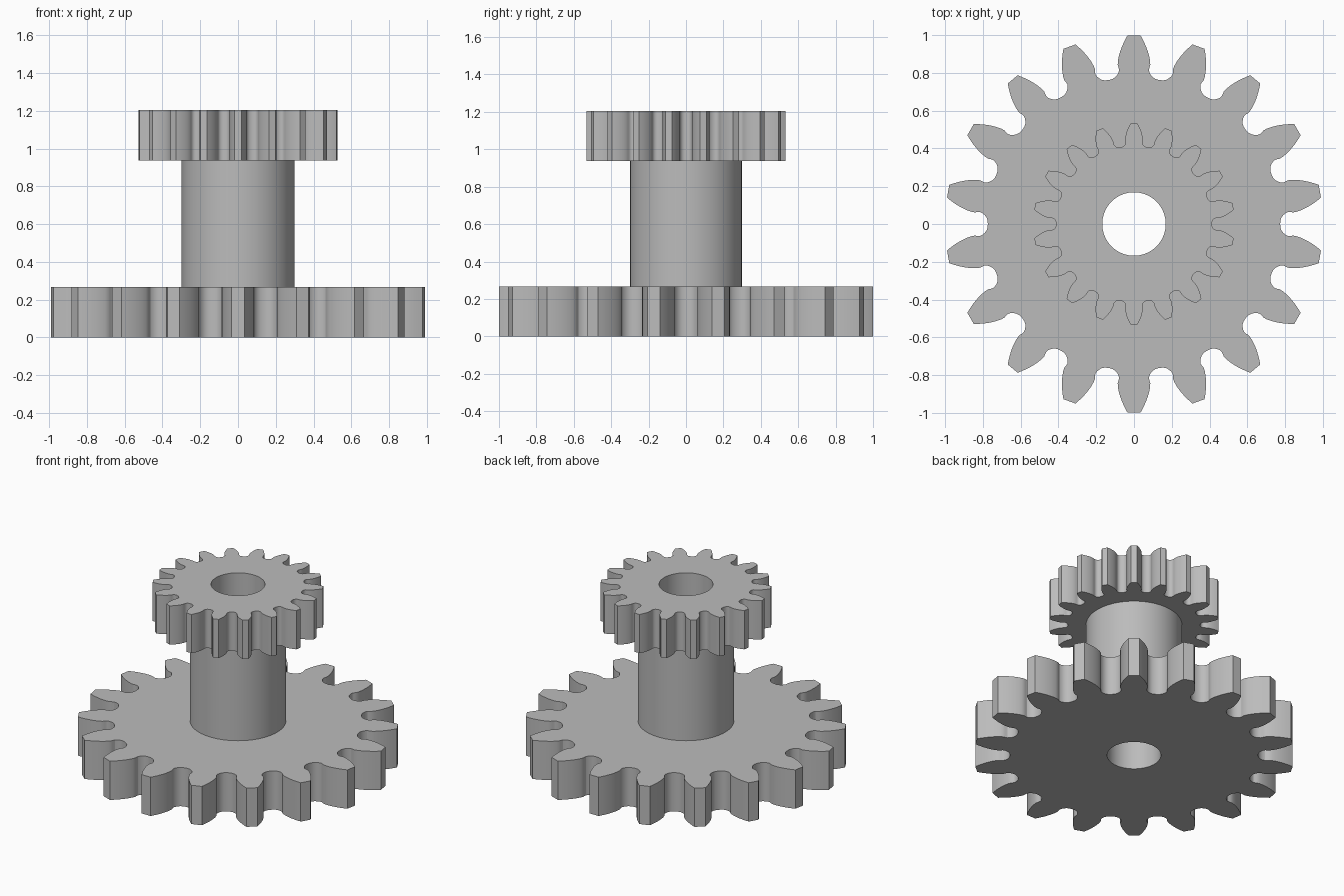
import bpy
import bmesh
import math

cube = bpy.data.objects.get("Cube")
if cube:
    bpy.data.objects.remove(cube, do_unlink=True)

TEETH = 18
BORE = 0.168
SHAFT = 0.3
SEGMENTS = 72

grey = bpy.data.materials.new("plain grey")
grey.use_nodes = True
grey.diffuse_color = (0.5, 0.5, 0.5, 1)
grey.node_tree.nodes["Principled BSDF"].inputs["Base Color"].default_value = (0.5, 0.5, 0.5, 1)


def circle(radius):
    return [(radius * math.cos(a), radius * math.sin(a))
            for a in (math.tau * i / SEGMENTS for i in range(SEGMENTS))]


def involute(angle):
    return math.tan(angle) - angle


def gear_outline(tip, undercut):
    """Involute spur gear outline with one tooth pointing to +y."""
    pressure = math.radians(20)
    pitch = tip * TEETH / (TEETH + 2)
    base = pitch * math.cos(pressure)
    half_base = math.pi / (2 * TEETH) + involute(pressure)
    half_gap = math.pi / TEETH - half_base

    # Rounded root: gap half-angle share and radius, from valley to flank
    root = [(0, 0.774), (0.35, 0.776), (0.62, 0.782), (0.84, 0.793),
            (0.97 + undercut / 2, 0.807), (1 + undercut, 0.82),
            (1 + undercut / 2, 0.836)]
    half = [(math.pi / TEETH - share * half_gap, r * tip) for share, r in root]

    # Involute flank up to the flat tip
    steps = 8
    for i in range(steps + 1):
        r = base + (tip - base) * i / steps
        half.append((half_base - involute(math.acos(min(1, base / r))), r))

    # Mirror the half tooth and repeat it; the valley point is shared
    tooth = [(-a, r) for a, r in half] + [(a, r) for a, r in reversed(half[1:])]
    return [(r * math.cos(a + centre), r * math.sin(a + centre))
            for centre in (math.pi / 2 + math.tau * k / TEETH for k in range(TEETH))
            for a, r in tooth]


def bored_solid(name, outline, bottom, top):
    """Extrude an outline with a round bore through it."""
    bm = bmesh.new()
    edges = []
    for loop in (outline, circle(BORE)):
        verts = [bm.verts.new((x, y, bottom)) for x, y in loop]
        edges += [bm.edges.new((verts[i - 1], verts[i])) for i in range(len(verts))]
    bmesh.ops.triangle_fill(bm, edges=edges, use_beauty=True)
    result = bmesh.ops.extrude_face_region(bm, geom=bm.faces[:], use_keep_orig=True)
    raised = [v for v in result["geom"] if isinstance(v, bmesh.types.BMVert)]
    bmesh.ops.translate(bm, verts=raised, vec=(0, 0, top - bottom))
    bmesh.ops.recalc_face_normals(bm, faces=bm.faces[:])
    mesh = bpy.data.meshes.new(name)
    bm.to_mesh(mesh)
    bm.free()
    mesh.materials.append(grey)
    obj = bpy.data.objects.new(name, mesh)
    bpy.context.collection.objects.link(obj)
    bpy.ops.object.select_all(action="DESELECT")
    obj.select_set(True)
    bpy.context.view_layer.objects.active = obj
    bpy.ops.object.shade_smooth_by_angle(angle=math.radians(25))


bored_solid("large_gear", gear_outline(1.0, 0.08), 0, 0.267)
bored_solid("shaft", circle(SHAFT), 0.267, 0.938)
bored_solid("small_gear", gear_outline(0.533, 0.0), 0.938, 1.205)
